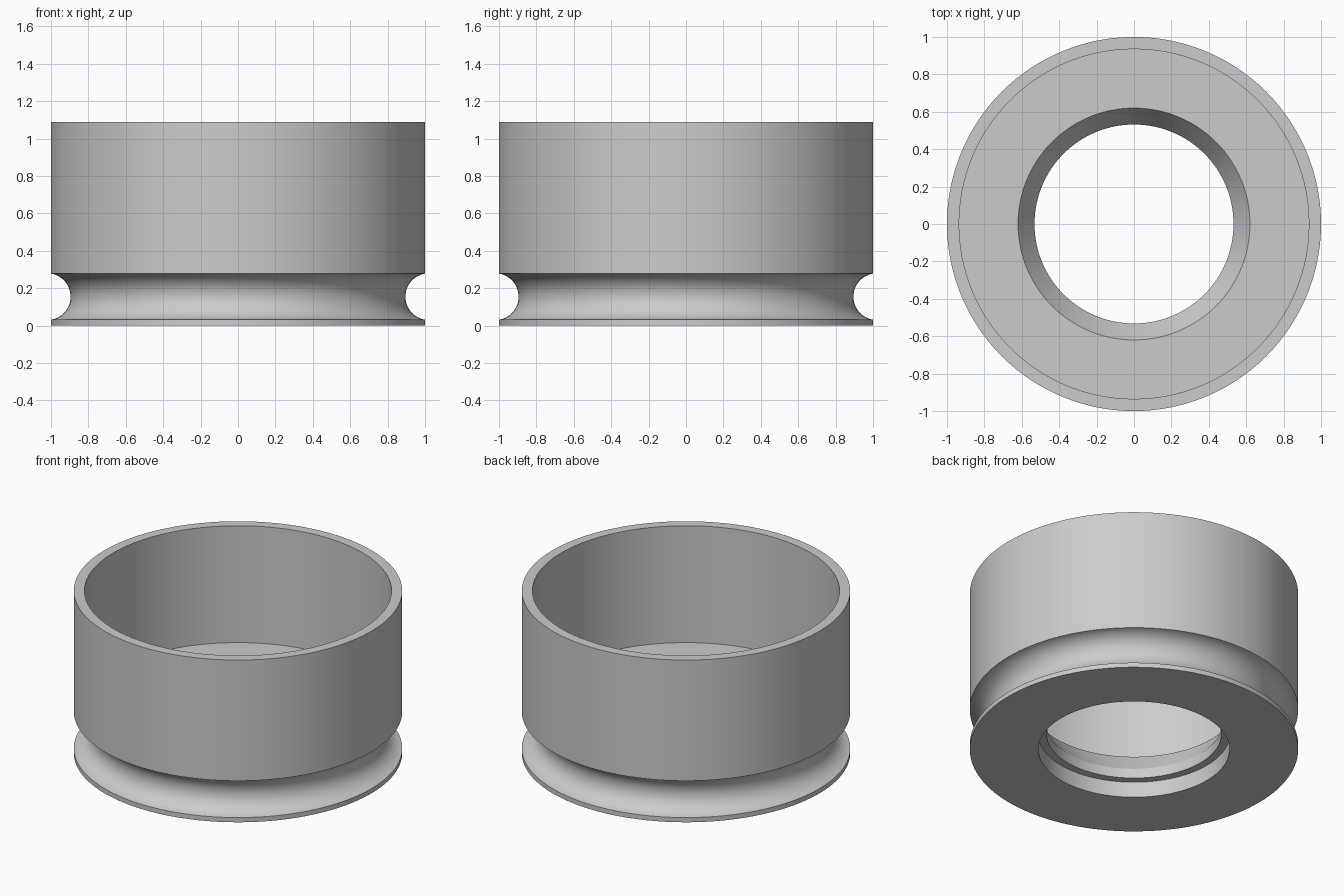
import bpy, bmesh, math

if "Cube" in bpy.data.objects:
    bpy.data.objects.remove(bpy.data.objects["Cube"])

SEGMENTS = 128
HEIGHT = 1.09
FLOOR_Z = 0.305


def flat_material(name, value):
    mat = bpy.data.materials.new(name)
    mat.use_nodes = True
    colour = (value, value, value, 1)
    mat.diffuse_color = colour
    mat.node_tree.nodes["Principled BSDF"].inputs["Base Color"].default_value = colour
    return mat


def groove(centre_r, centre_z, radius, rim, steps=24):
    """Arc cut into the outer wall, from its lower lip to its upper lip."""
    half = math.acos((centre_r - rim) / radius)
    points = []
    for i in range(steps + 1):
        a = half * (2 * i / steps - 1)
        points.append((centre_r - radius * math.cos(a), centre_z + radius * math.sin(a)))
    return points


def lathe(name, profile, mat):
    """Turn a closed (radius, height) profile around the z axis."""
    bm = bmesh.new()
    rings = []
    for i in range(SEGMENTS):
        a = 2 * math.pi * i / SEGMENTS
        rings.append([bm.verts.new((r * math.cos(a), r * math.sin(a), z)) for r, z in profile])
    count = len(profile)
    for i, ring in enumerate(rings):
        after = rings[(i + 1) % SEGMENTS]
        for j in range(count):
            k = (j + 1) % count
            bm.faces.new((ring[j], after[j], after[k], ring[k]))
    bmesh.ops.recalc_face_normals(bm, faces=bm.faces)
    mesh = bpy.data.meshes.new(name)
    bm.to_mesh(mesh)
    bm.free()
    mesh.materials.append(mat)
    obj = bpy.data.objects.new(name, mesh)
    bpy.context.collection.objects.link(obj)
    bpy.ops.object.select_all(action="DESELECT")
    obj.select_set(True)
    bpy.context.view_layer.objects.active = obj
    bpy.ops.object.shade_smooth_by_angle(angle=math.radians(30))
    return obj


grey = flat_material("plain grey", 0.6)

# Outer wall with the round groove near the base
outer = [(1, 0)] + groove(1.02, 0.155, 0.125, 1) + [(1, HEIGHT)]
# Thin cup wall down to the floor
inner = [(0.935, HEIGHT), (0.935, FLOOR_Z)]
# Countersunk hole, with a wider counterbore underneath
bore = [(0.62, FLOOR_Z), (0.532, 0.17), (0.532, 0.105), (0.583, 0.105), (0.583, 0)]

lathe("grooved_cup", outer + inner + bore, grey)
